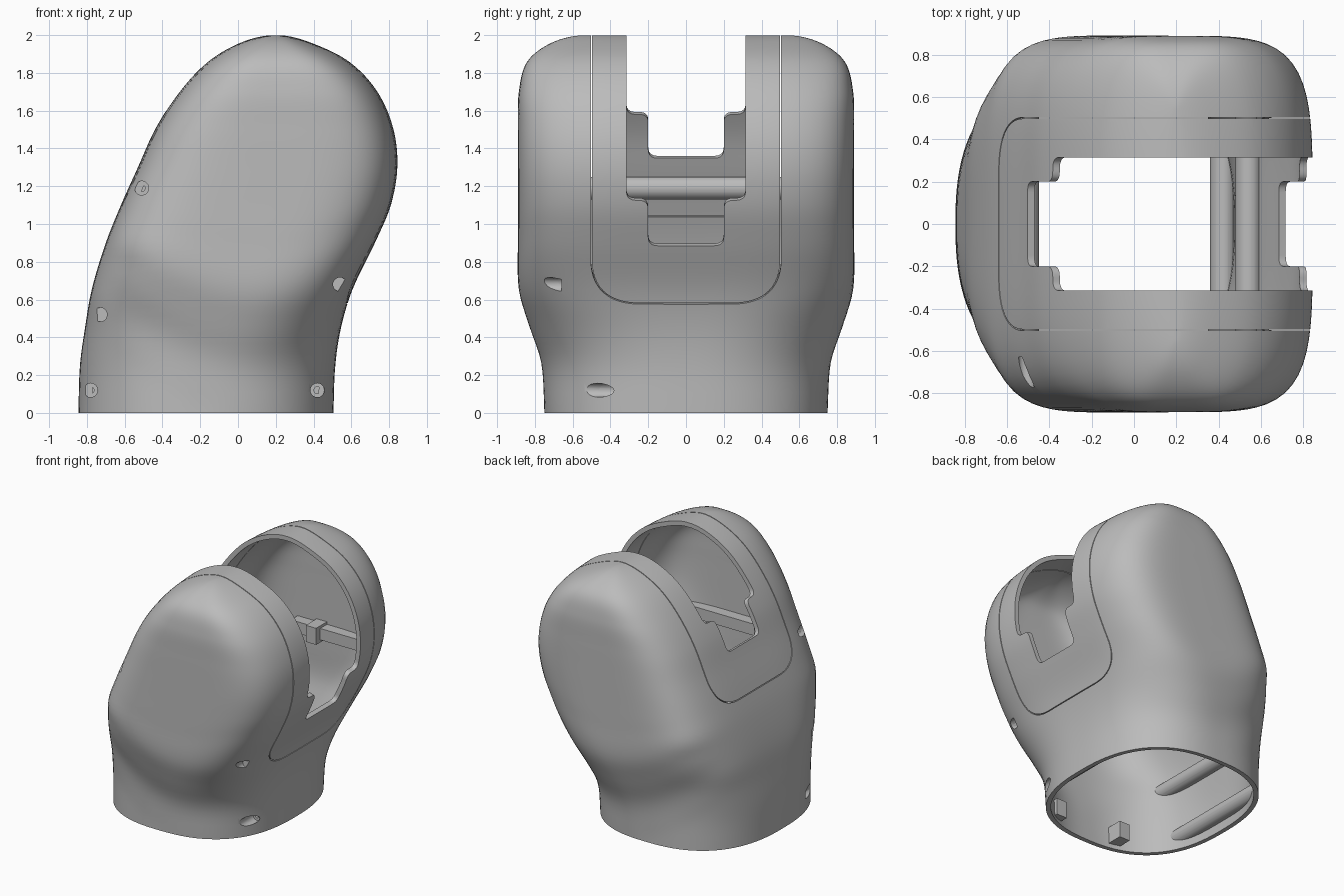
import bpy, bmesh, math
from mathutils import Matrix, Vector

if "Cube" in bpy.data.objects:
    bpy.data.objects.remove(bpy.data.objects["Cube"])

grey = bpy.data.materials.new("mid grey")
grey.use_nodes = True
grey.diffuse_color = (0.5, 0.5, 0.5, 1)
grey.node_tree.nodes["Principled BSDF"].inputs["Base Color"].default_value = (0.5, 0.5, 0.5, 1)

# Body sections: height, left edge, right edge, half width, squareness
SECTIONS = [
    (0, -.845, .505, .75, 2.5), (.25, -.837, .515, .768, 2.6),
    (.45, -.81, .545, .83, 3.1), (.65, -.775, .605, .885, 4),
    (.9, -.7, .725, .89, 4.4), (1.1, -.62, .81, .89, 4.5),
    (1.3, -.53, .845, .89, 4.5), (1.5, -.44, .825, .89, 4.3),
    (1.7, -.31, .74, .885, 4), (1.86, -.16, .59, .84, 3.6),
    (1.96, .01, .39, .71, 3.2), (2, .2, .2, .52, 3)]
KNOTS = [math.sqrt(2 - s[0]) for s in SECTIONS]
TILT = math.radians(21.3)   # slope of the slot and the panel


def section(w, col):
    """Smooth interpolation of one section column; w = sqrt(2 - z)."""
    def slope(i):
        a, b = max(i - 1, 0), min(i + 1, len(KNOTS) - 1)
        return (SECTIONS[b][col] - SECTIONS[a][col]) / (KNOTS[b] - KNOTS[a])
    w = min(max(w, 0), KNOTS[0])
    i = 0
    while i < len(KNOTS) - 2 and w < KNOTS[i + 1]:
        i += 1
    d = KNOTS[i + 1] - KNOTS[i]
    t = (w - KNOTS[i]) / d
    p, q = SECTIONS[i][col], SECTIONS[i + 1][col]
    return ((2*t**3 - 3*t*t + 1) * p + (t**3 - 2*t*t + t) * d * slope(i)
            + (3*t*t - 2*t**3) * q + (t**3 - t*t) * d * slope(i + 1))


def finish(name, bm, helper=False):
    bmesh.ops.recalc_face_normals(bm, faces=bm.faces)
    me = bpy.data.meshes.new(name)
    bm.to_mesh(me)
    bm.free()
    me.materials.append(grey)
    ob = bpy.data.objects.new(name, me)
    bpy.context.collection.objects.link(ob)
    if helper:
        ob.hide_render = True
        ob.hide_viewport = False
    return ob


def body(name, inset=0, closed=False):
    """Loft the body from its base up to the rounded ridge."""
    bm = bmesh.new()
    n, rows = 112, 72
    rings = []
    for r in range(rows):
        w = KNOTS[0] + (.03 - KNOTS[0]) * r / (rows - 1)
        z = 2 - w * w
        xl, xr, sq = (section(w, c) for c in (1, 2, 4))
        mid, half = (xl + xr) / 2, max((xr - xl) / 2 - inset, .004)
        ring = []
        for j in range(n):
            c, s = math.cos(math.tau * j / n), math.sin(math.tau * j / n)
            rad = (abs(c)**sq + abs(s)**sq) ** (-1 / sq)
            x = mid + half * c * rad
            # the side pads start higher away from the middle
            drop = .6 * (x - .1)**2 * min(1, max(0, 2 * (1.3 - z)))
            h = section(math.sqrt(2 - max(z - drop, 0)), 3) - inset
            ring.append(bm.verts.new((x, h * s * rad, z - inset * z / 2)))
        rings.append(ring)
    for a, b in zip(rings, rings[1:]):
        for j in range(n):
            k = (j + 1) % n
            bm.faces.new((a[j], a[k], b[k], b[j]))
    top = rings[-1]
    for k in range(-n // 4, n // 4):
        quad = [top[i % n] for i in (k, k + 1, n // 2 - k - 1, n // 2 - k)]
        bm.faces.new(list(dict.fromkeys(quad)))
    if closed:
        bm.faces.new(rings[0])
    return finish(name, bm, helper=closed)


def rounded(points, radius, steps=7):
    """Round the inner corners of an open path."""
    pts = [Vector(p) for p in points]
    out = [pts[0]]
    for a, b, c in zip(pts, pts[1:], pts[2:]):
        p, q = b + (a - b).normalized() * radius, b + (c - b).normalized() * radius
        for i in range(steps + 1):
            t = i / steps
            out.append(p * (1 - t)**2 + b * 2 * t * (1 - t) + q * t * t)
    return out + [pts[-1]]


def tilted_prism(name, outline):
    """Extrude a (y, v) outline along the sloping x axis."""
    bm = bmesh.new()
    s, c = math.sin(TILT), math.cos(TILT)
    ends = [[bm.verts.new((u * c + v * s, y, v * c - u * s)) for y, v in outline]
            for u in (-2, 2)]
    for e in ends:
        bm.faces.new(e)
    m = len(outline)
    for i in range(m):
        k = (i + 1) % m
        bm.faces.new((ends[0][i], ends[0][k], ends[1][k], ends[1][i]))
    return finish(name, bm, helper=True)


def add_rod(bm, x, z, y0, y1, radius):
    turn = Matrix.Translation((x, (y0 + y1) / 2, z)) @ Matrix.Rotation(math.pi / 2, 4, 'X')
    bmesh.ops.create_cone(bm, cap_ends=True, segments=32, radius1=radius,
                          radius2=radius, depth=y1 - y0, matrix=turn)


def add_box(bm, centre, size):
    m = Matrix.Translation(centre) @ Matrix.Diagonal((*size, 1))
    bmesh.ops.create_cube(bm, size=1, matrix=m)


def boolean(ob, tool, operation):
    mod = ob.modifiers.new(tool.name, 'BOOLEAN')
    mod.operation, mod.solver, mod.object = operation, 'EXACT', tool


def bake(ob, angle=35):
    bpy.ops.object.select_all(action='DESELECT')
    ob.select_set(True)
    bpy.context.view_layer.objects.active = ob
    for mod in list(ob.modifiers):
        bpy.ops.object.modifier_apply(modifier=mod.name)
    bpy.ops.object.shade_smooth_by_angle(angle=math.radians(angle))


# Slot through the top, stepping in to a narrower notch on both ends
half = [(.2, 1.085), (.2, 1.345), (.315, 1.345), (.315, 3)]
slot = tilted_prism("slot_cutter", rounded([(-y, v) for y, v in reversed(half)] + half, .05))


# Fine gap around the panel that borders the slot
def u_path(w, v, r):
    return rounded([(-w, 3), (-w, v), (w, v), (w, 3)], r, 16)


seam = tilted_prism("seam_cutter", u_path(.504, .746, .254) + u_path(.498, .752, .248)[::-1])

# Screw holes: x, z and depth of the seat, all sunk from the front
HOLES = [(.54, .68, -.66), (.42, .12, -.36), (-.78, .12, -.33),
         (-.73, .52, -.5), (-.51, 1.19, -.63)]
bm = bmesh.new()
for x, z, seat in HOLES:
    add_rod(bm, x, z, -1.2, seat, .037)
holes = finish("hole_cutter", bm, helper=True)
bm = bmesh.new()
for x, z, seat in HOLES:
    add_rod(bm, x, z, seat - .02, seat + .12, .018)
pilots = finish("pilot_hole_cutter", bm, helper=True)

# Outer shell
shell = body("shell")
wall = shell.modifiers.new("wall", 'SOLIDIFY')
wall.thickness, wall.offset = .035, -1
for tool in (slot, seam, holes):
    boolean(shell, tool, 'DIFFERENCE')
bake(shell)

# Screw tubes across the inside, trimmed to the body
limit = body("inside_limit", .015, True)
bm = bmesh.new()
for x, z, seat in HOLES:
    add_rod(bm, x, z, -.95, .95, .06)
tubes = finish("screw_tubes", bm)
boolean(tubes, limit, 'INTERSECT')
for tool in (holes, pilots):
    boolean(tubes, tool, 'DIFFERENCE')
bake(tubes)

# Ribs on the inner side walls
bm = bmesh.new()
for side in (-1, 1):
    add_box(bm, (.27, side * .83, 1.05), (.7, .12, .09))
ribs = finish("inner_ribs", bm)
boolean(ribs, limit, 'INTERSECT')
bake(ribs)

# Small stop blocks: one on each rib, two inside the base rim
bm = bmesh.new()
for x, y, z in ((.13, .8, 1.05), (-.13, -.8, 1.05), (.15, -.7, .1), (-.4, -.66, .1)):
    add_box(bm, (x, y, z), (.09, .16, .13))
blocks = finish("stop_blocks", bm)
boolean(blocks, limit, 'INTERSECT')
bake(blocks)

# The cutters have done their work
for tool in (slot, seam, holes, pilots, limit):
    bpy.data.objects.remove(tool)
